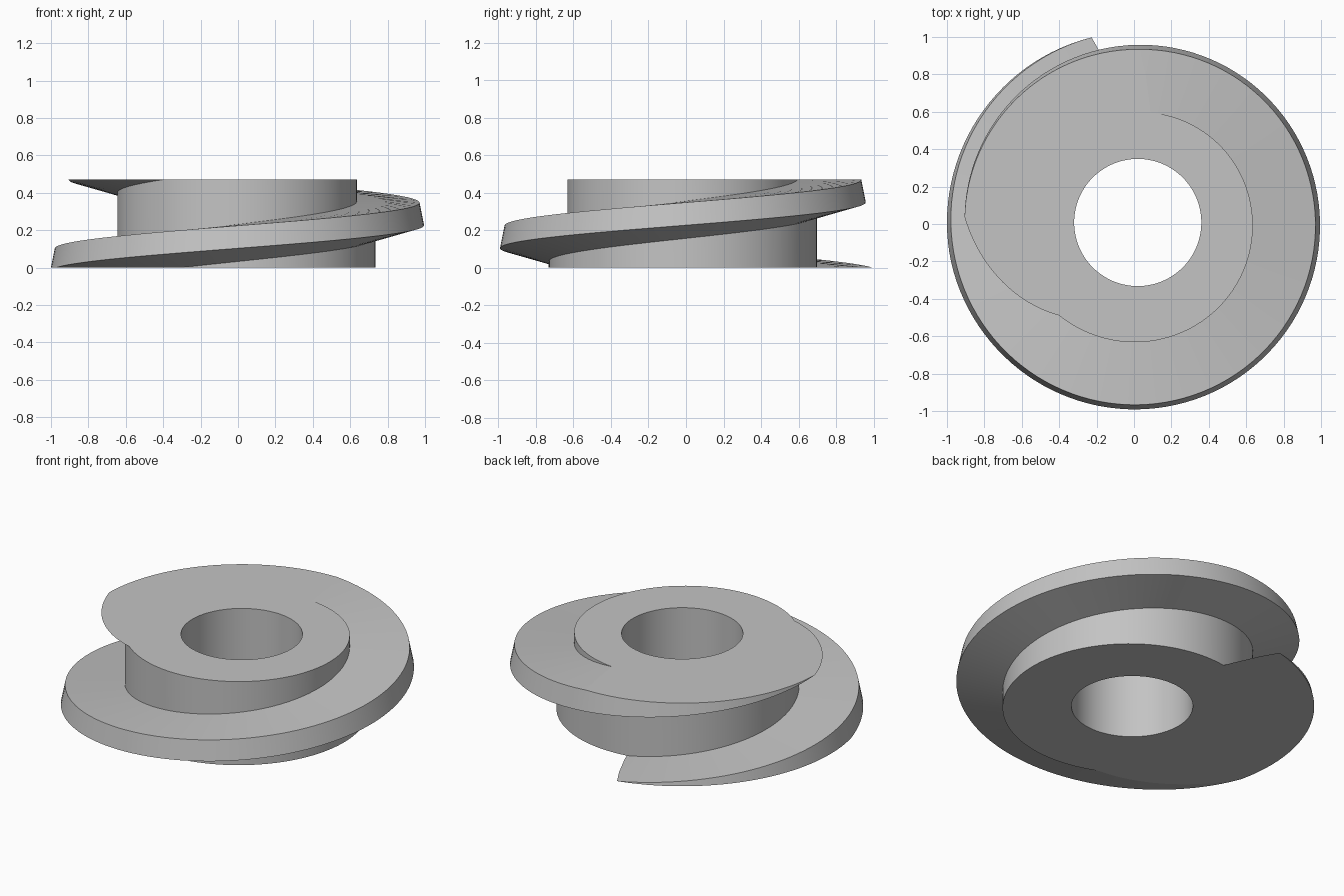
import bpy, bmesh, math
from mathutils import Vector

cube = bpy.data.objects.get("Cube")
if cube:
    bpy.data.objects.remove(cube, do_unlink=True)

HEIGHT, PITCH = 0.47, 0.49
CENTRE = Vector((0.02, 0.008, 0))
BORE = 0.34
STEP = 3

grey = bpy.data.materials.new("plain grey")
grey.use_nodes = True
grey.diffuse_color = (0.55, 0.55, 0.55, 1)
grey.node_tree.nodes["Principled BSDF"].inputs["Base Color"].default_value = (0.55, 0.55, 0.55, 1)


def polar(angle, r, z):
    a = math.radians(angle)
    return CENTRE + Vector((r * math.cos(a), r * math.sin(a), z))


def rise(angle, start):
    return PITCH * (angle - start) / 360


def core_radius(angle):
    return 0.74 - 0.1 * (angle - 270) / 360


def section(angle):
    """One slice of the screw: core wall, underside, rim, upper flank."""
    top, low = rise(angle, 104), rise(angle, 193)
    rim = lambda z: 1.02 - 0.2 * z
    return [
        polar(angle, core_radius(angle), top - PITCH + 0.008),
        polar(angle, core_radius(angle), low - 0.07),
        polar(angle, rim(low), low),
        polar(angle, rim(top), top),
        polar(angle, core_radius(angle + 360), top + 0.008),
    ]


def sweep(bm, rows):
    rows = [[bm.verts.new(p) for p in row] for row in rows]
    for a, b in zip(rows, rows[1:]):
        for i in range(len(a) - 1):
            bm.faces.new((a[i], b[i], b[i + 1], a[i + 1]))


bm = bmesh.new()
# tapered helical flight and core, longer than needed
sweep(bm, [section(t) for t in range(0, 1081, STEP)])
# straight bore
sweep(bm, [[polar(t, BORE, -0.2), polar(t, BORE, HEIGHT + 0.2)]
           for t in range(0, 361, STEP)])
bmesh.ops.remove_doubles(bm, verts=bm.verts, dist=0.0001)

# trim to the two end planes and cap each around the bore
caps = []
for z, direction in ((0, -1), (HEIGHT, 1)):
    bmesh.ops.bisect_plane(bm, geom=bm.verts[:] + bm.edges[:] + bm.faces[:],
                           dist=0.00001, plane_co=(0, 0, z),
                           plane_no=(0, 0, direction), clear_outer=True)
for z, direction in ((0, -1), (HEIGHT, 1)):
    border = [e for e in bm.edges if e.is_boundary
              and all(abs(v.co.z - z) < 0.0001 for v in e.verts)]
    made = bmesh.ops.triangle_fill(bm, edges=border, use_beauty=True,
                                   normal=(0, 0, direction))
    caps += [f for f in made["geom"] if isinstance(f, bmesh.types.BMFace)]
bmesh.ops.recalc_face_normals(bm, faces=bm.faces)

# smooth sides, crisp edges
cap_set = set(caps)
for f in bm.faces:
    f.smooth = f not in cap_set
for e in bm.edges:
    on_cap = any(f in cap_set for f in e.link_faces)
    e.smooth = not on_cap and e.calc_face_angle(0) < math.radians(30)

mesh = bpy.data.meshes.new("screw_segment")
bm.to_mesh(mesh)
bm.free()
mesh.materials.append(grey)
screw = bpy.data.objects.new("screw_segment", mesh)
bpy.context.collection.objects.link(screw)
